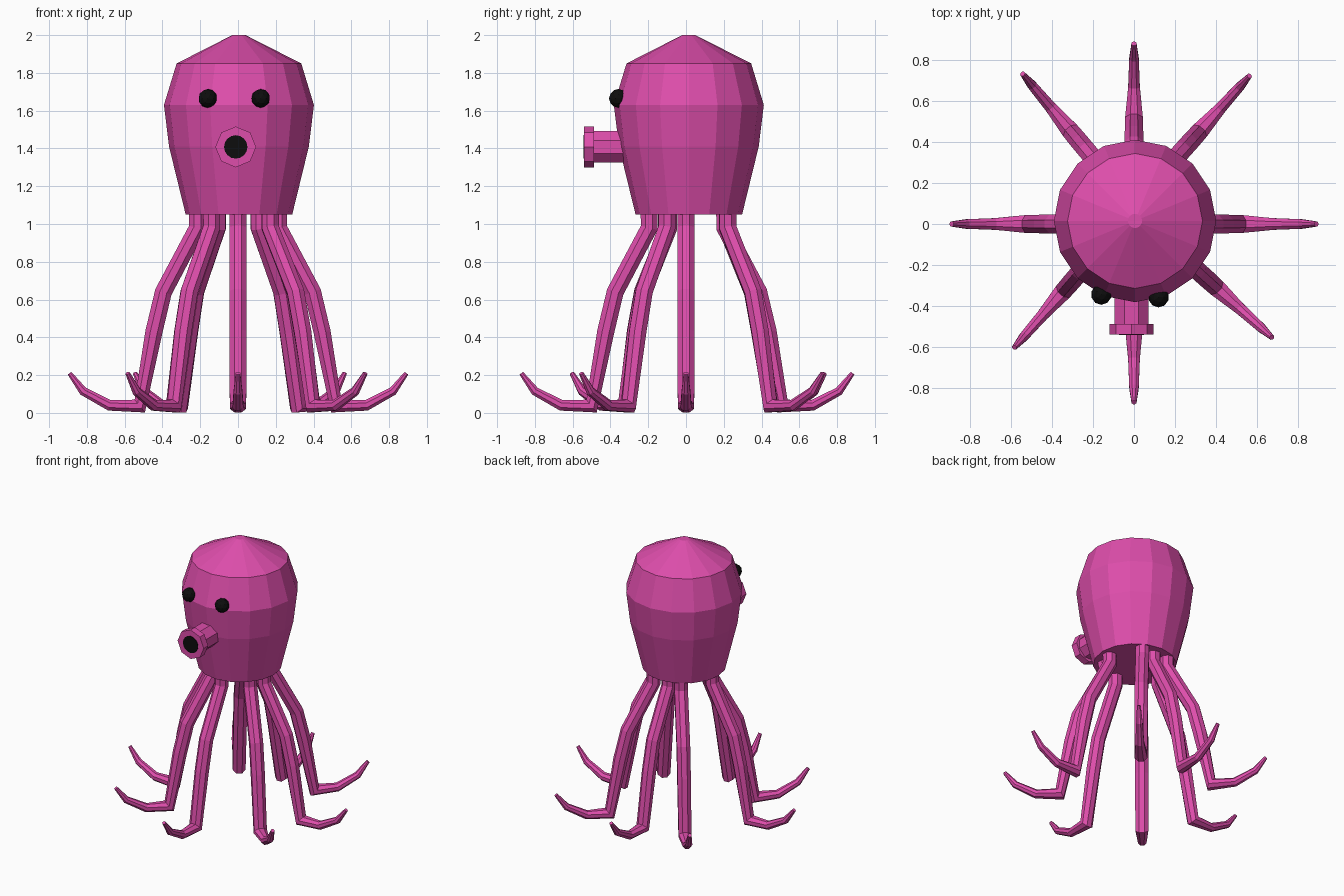
import bpy, bmesh, math
from mathutils import Vector

if "Cube" in bpy.data.objects:
    bpy.data.objects.remove(bpy.data.objects["Cube"])


def material(name, rgb):
    m = bpy.data.materials.new(name)
    m.diffuse_color = (*rgb, 1)
    m.use_nodes = True
    m.node_tree.nodes["Principled BSDF"].inputs["Base Color"].default_value = m.diffuse_color
    return m


PINK = material("pink", (0.73, 0.075, 0.41))
BLACK = material("black", (0.004, 0.004, 0.004))


def finish(bm, name, mat):
    bmesh.ops.recalc_face_normals(bm, faces=bm.faces)
    me = bpy.data.meshes.new(name)
    bm.to_mesh(me)
    bm.free()
    me.materials.append(mat)
    ob = bpy.data.objects.new(name, me)
    bpy.context.collection.objects.link(ob)
    return ob


def skin(name, rings, mat):
    """Bridge a list of equal rings of points and cap both ends."""
    bm = bmesh.new()
    loops = [[bm.verts.new(p) for p in ring] for ring in rings]
    n = len(loops[0])
    for a, b in zip(loops, loops[1:]):
        for i in range(n):
            j = (i + 1) % n
            bm.faces.new((a[i], a[j], b[j], b[i]))
    bm.faces.new(loops[0])
    bm.faces.new(loops[-1])
    return finish(bm, name, mat)


def ring(centre, u, v, r, sides, turn=0.0):
    angles = [math.tau * i / sides + turn for i in range(sides)]
    return [centre + r * (math.cos(a) * u + math.sin(a) * v) for a in angles]


X, Y, Z = Vector((1, 0, 0)), Vector((0, 1, 0)), Vector((0, 0, 1))

# Head: 16-sided lathe
head = [(0.282, 1.05), (0.37, 1.41), (0.397, 1.63), (0.33, 1.85), (0.035, 2.0)]
skin("head", [ring(Vector((0.005, 0.015, z)), X, Y, r, 16) for r, z in head], PINK)

# Tentacles: one (outward distance, height, radius) path, swept in eight directions
PATH = [(0.215, 1.07, 0.049), (0.215, 0.98, 0.049), (0.395, 0.64, 0.049),
        (0.445, 0.43, 0.049), (0.52, 0.036, 0.047), (0.68, 0.04, 0.031),
        (0.82, 0.115, 0.025), (0.892, 0.21, 0.013)]
TIPS = [(0.90, 0, 0), (0.57, 0.73, 48), (0, 0.89, 90), (-0.55, 0.74, 130),
        (-0.90, 0, 180), (-0.59, -0.61, 229), (0, -0.88, 270), (0.68, -0.56, 318)]
for k, (tx, ty, deg) in enumerate(TIPS):
    out = Vector((math.cos(math.radians(deg)), math.sin(math.radians(deg)), 0))
    side = Z.cross(out)
    start = Vector((tx, ty, 0)) - 0.90 * out
    pts = [start + s * out + z * Z for s, z, r in PATH]
    rings = []
    for i, p in enumerate(pts):
        t = Vector()
        if i:
            t += (p - pts[i - 1]).normalized()
        if i < len(pts) - 1:
            t += (pts[i + 1] - p).normalized()
        rings.append(ring(p, side, t.normalized().cross(side), PATH[i][2], 8, math.pi / 8))
    skin(f"tentacle_{k + 1}", rings, PINK)


# Mouth: tube, flange and dark opening
def along_y(name, y0, y1, r, sides, turn, mat):
    skin(name, [ring(Vector((-0.012, y, 1.408)), X, Z, r, sides, turn) for y in (y0, y1)], mat)


along_y("mouth_tube", -0.30, -0.49, 0.09, 8, math.pi / 8, PINK)
along_y("mouth_flange", -0.488, -0.54, 0.108, 8, 0, PINK)
along_y("mouth_opening", -0.538, -0.543, 0.062, 16, 0, BLACK)

# Eyes
for name, x, y in (("left_eye", -0.16, -0.345), ("right_eye", 0.12, -0.358)):
    bm = bmesh.new()
    bmesh.ops.create_icosphere(bm, subdivisions=2, radius=0.05)
    bmesh.ops.translate(bm, verts=bm.verts, vec=(x, y, 1.665))
    finish(bm, name, BLACK)
